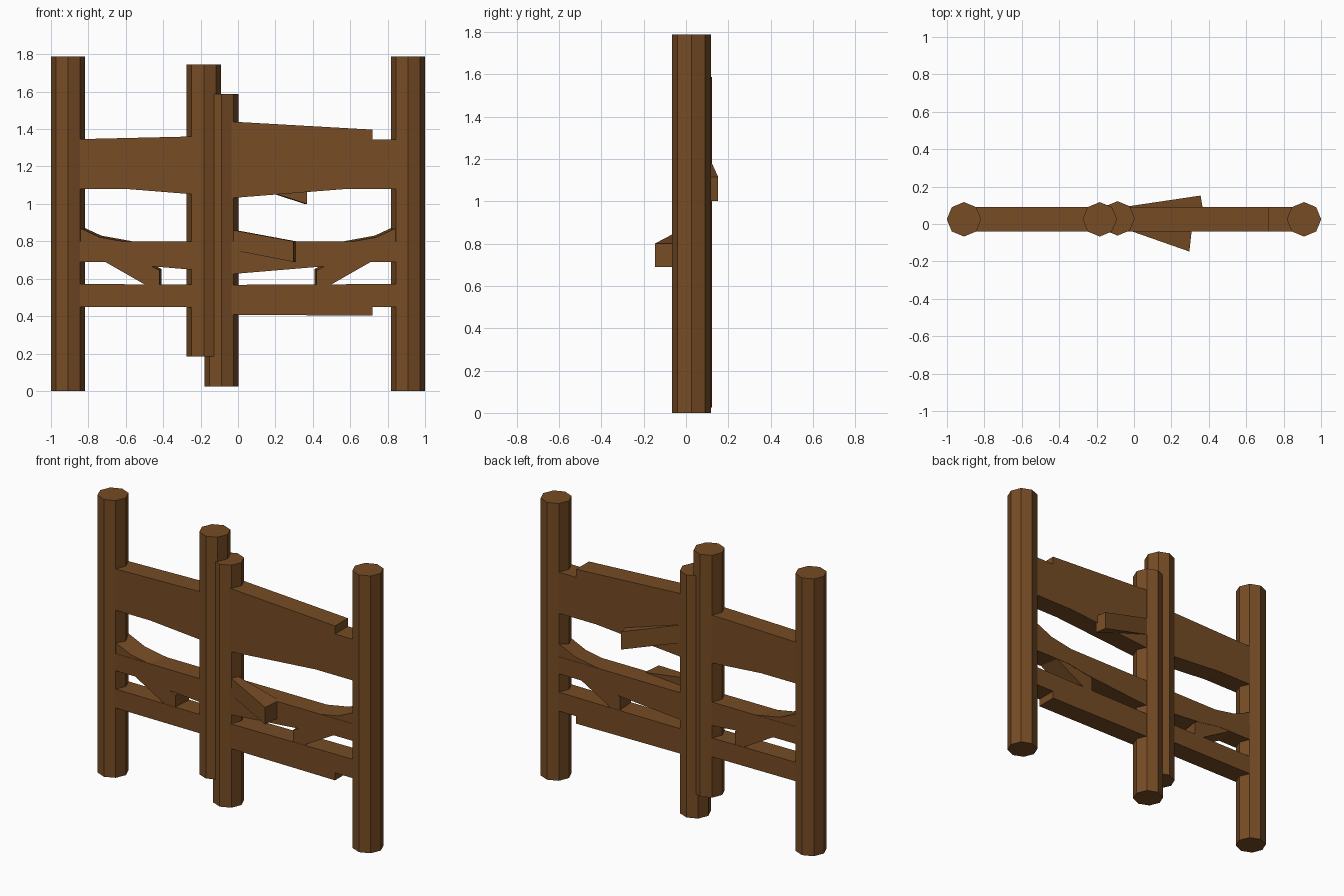
import bpy, bmesh, math

if "Cube" in bpy.data.objects:
    bpy.data.objects.remove(bpy.data.objects["Cube"])

wood = bpy.data.materials.new("brown_wood")
wood.diffuse_color = (0.18, 0.072, 0.018, 1)
wood.use_nodes = True
wood.node_tree.nodes["Principled BSDF"].inputs["Base Color"].default_value = wood.diffuse_color


def finish(name, bm):
    bmesh.ops.recalc_face_normals(bm, faces=bm.faces[:])
    mesh = bpy.data.meshes.new(name)
    bm.to_mesh(mesh)
    bm.free()
    mesh.materials.append(wood)
    obj = bpy.data.objects.new(name, mesh)
    bpy.context.collection.objects.link(obj)
    return obj


def board(name, profile, front, back, shift=(0, 0)):
    """Board from an x-z outline; front and back give y at each x."""
    bm = bmesh.new()
    a = [bm.verts.new((x, front(x), z)) for x, z in profile]
    b = [bm.verts.new((x + shift[0], back(x), z + shift[1])) for x, z in profile]
    n = len(profile)
    bm.faces.new(a)
    bm.faces.new(b[::-1])
    for i in range(n):
        j = (i + 1) % n
        bm.faces.new((a[i], b[i], b[j], a[j]))
    return finish(name, bm)


def post(name, x, y, z0, z1, r=0.092):
    bm = bmesh.new()
    bmesh.ops.create_cone(bm, cap_ends=True, segments=8, radius1=r, radius2=r, depth=z1 - z0)
    # corners point along x and y
    v = bm.verts[0] if not bm.verts.ensure_lookup_table() else None
    turn = -math.atan2(v.co.y, v.co.x)
    c, s = math.cos(turn), math.sin(turn)
    for v in bm.verts:
        px, py, pz = v.co
        v.co = (px * c - py * s + x, px * s + py * c + y, pz + (z0 + z1) / 2)
    finish(name, bm)


# Upright posts
post("left_post", -0.909, 0.025, 0, 1.787)
post("right_post", 0.909, 0.025, 0, 1.787)
post("middle_post_raised", -0.183, 0.025, 0.183, 1.745)
post("middle_post_low", -0.088, 0.03, 0.025, 1.588)

# Rails, each side of the middle posts
rails = {
    "top_rail_left": [(-0.9, 1.345), (-0.9, 1.08), (-0.6, 1.08), (-0.25, 1.052),
                      (-0.18, 1.046), (-0.18, 1.362)],
    "top_rail_right": [(-0.09, 1.443), (-0.09, 1.027), (0.58, 1.08), (0.9, 1.08),
                       (0.9, 1.345), (0.72, 1.345), (0.72, 1.397)],
    "middle_rail_left": [(-0.9, 0.80), (-0.9, 0.69), (-0.6, 0.69), (-0.46, 0.666),
                         (-0.18, 0.643), (-0.18, 0.80)],
    "middle_rail_right": [(-0.09, 0.80), (-0.09, 0.62), (0.46, 0.666), (0.6, 0.69),
                          (0.9, 0.69), (0.9, 0.80)],
    "bottom_rail_left": [(-0.9, 0.572), (-0.9, 0.45), (-0.18, 0.447), (-0.18, 0.568)],
    "bottom_rail_right": [(-0.09, 0.567), (-0.09, 0.408), (0.72, 0.402), (0.72, 0.45),
                          (0.9, 0.45), (0.9, 0.572)],
}
for name, outline in rails.items():
    board(name, outline, lambda x: -0.04, lambda x: 0.091)

# Mirrored bent braces between the middle and bottom rails
brace = [(-0.9, 0.89), (-0.84, 0.868), (-0.74, 0.822), (-0.58, 0.793), (-0.46, 0.665),
         (-0.42, 0.645), (-0.42, 0.53), (-0.43, 0.53), (-0.71, 0.69), (-0.9, 0.69)]
for side, m in (("left", 1), ("right", -1)):
    board(side + "_brace", [(m * x, z) for x, z in brace],
          lambda x: -0.038, lambda x: 0.089, (m * 0.01, 0.008))

# Broken board ends sticking out at front and back
board("front_splinter", [(-0.05, 0.864), (-0.05, 0.757), (0.296, 0.69), (0.296, 0.80)],
      lambda x: -0.147 - 0.35 * (x - 0.296), lambda x: -0.047 - 0.1 * (x - 0.31) + 0.025,
      (0.014, 0))
board("back_splinter", [(-0.05, 1.25), (-0.05, 1.135), (0.368, 1.0), (0.368, 1.115)],
      lambda x: 0.08, lambda x: 0.15 + 0.148 * (x - 0.355), (-0.012, 0))
